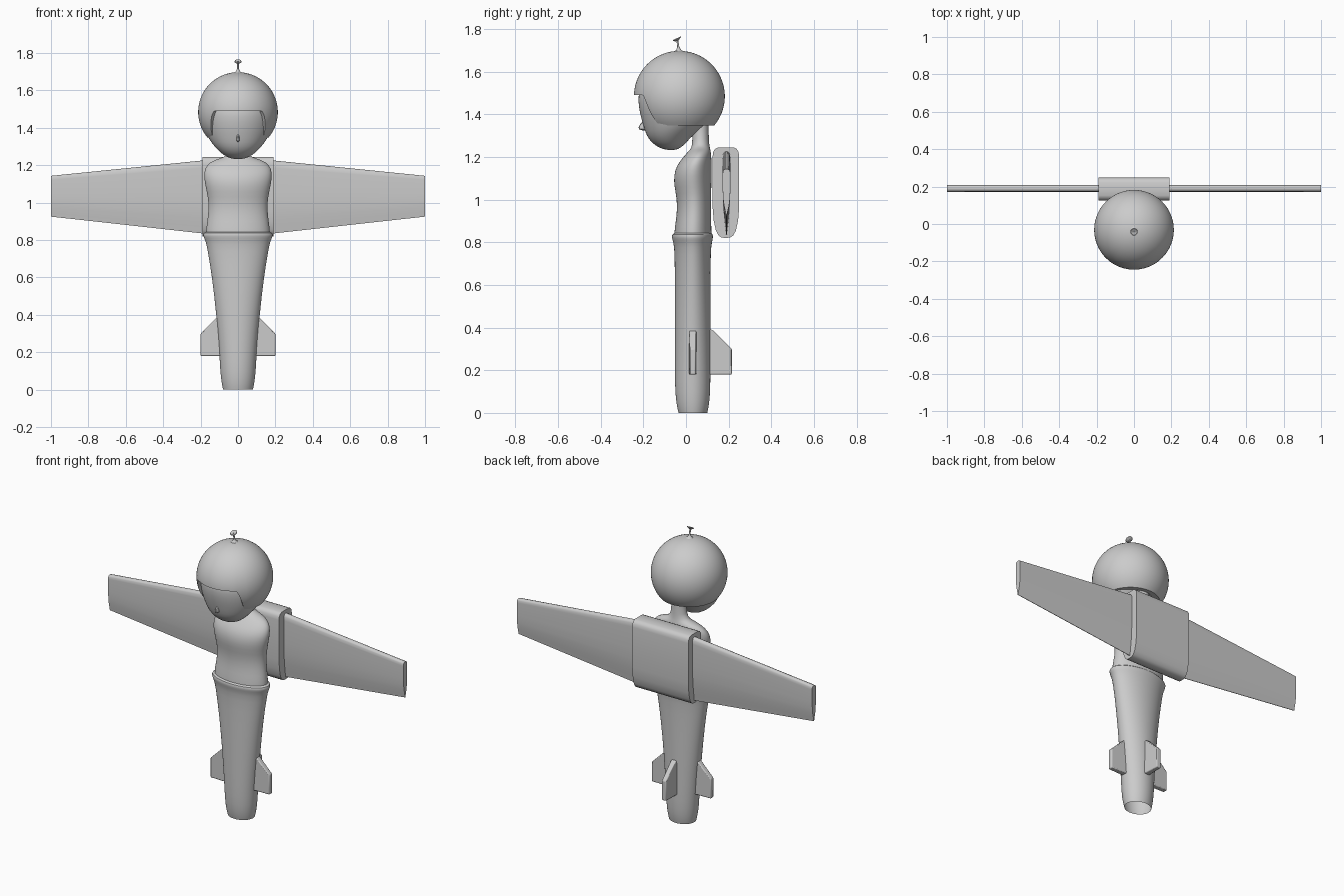
import bpy, bmesh, math
from mathutils import Vector

cube = bpy.data.objects.get("Cube")
if cube:
    bpy.data.objects.remove(cube, do_unlink=True)

grey = bpy.data.materials.new("light grey")
grey.use_nodes = True
grey.diffuse_color = (0.6, 0.6, 0.6, 1)
grey.node_tree.nodes["Principled BSDF"].inputs["Base Color"].default_value = (0.6, 0.6, 0.6, 1)


def finish(name, bm, angle=40, subsurf=0):
    """Turn a bmesh into a shaded object."""
    bmesh.ops.recalc_face_normals(bm, faces=bm.faces)
    mesh = bpy.data.meshes.new(name)
    bm.to_mesh(mesh)
    bm.free()
    obj = bpy.data.objects.new(name, mesh)
    bpy.context.collection.objects.link(obj)
    mesh.materials.append(grey)
    if subsurf:
        mod = obj.modifiers.new("smooth", "SUBSURF")
        mod.levels = mod.render_levels = subsurf
    bpy.ops.object.select_all(action="DESELECT")
    obj.select_set(True)
    bpy.context.view_layer.objects.active = obj
    bpy.ops.object.shade_smooth_by_angle(angle=math.radians(angle))
    return obj


def skin(bm, rings, caps=(False, False)):
    """Bridge equal closed rings of points with quads."""
    loops = [[bm.verts.new(p) for p in ring] for ring in rings]
    n = len(loops[0])
    for a, b in zip(loops, loops[1:]):
        for i in range(n):
            j = (i + 1) % n
            bm.faces.new((a[i], a[j], b[j], b[i]))
    for cap, loop in zip(caps, (loops[0], loops[-1])):
        if cap:
            bm.faces.new(loop)


def loft(name, sections, caps=(False, False), segs=32, subsurf=1):
    """Oval sections given as (z, half width, front y, back y)."""
    turns = [2 * math.pi * i / segs for i in range(segs)]
    bm = bmesh.new()
    skin(bm, [[(w * math.cos(t), (f + b) / 2 + (b - f) / 2 * math.sin(t), z) for t in turns]
              for z, w, f, b in sections], caps)
    return finish(name, bm, 60, subsurf)


# Trousers with a waist ledge, open at the foot
loft("trousers", [
    (0, 0.08, -0.035, 0.10), (0.03, 0.087, -0.043, 0.107), (0.09, 0.095, -0.051, 0.114),
    (0.2, 0.1, -0.053, 0.115), (0.4, 0.116, -0.053, 0.115), (0.6, 0.139, -0.053, 0.115),
    (0.76, 0.165, -0.053, 0.116), (0.80, 0.176, -0.06, 0.122), (0.82, 0.187, -0.067, 0.127),
    (0.838, 0.187, -0.067, 0.127), (0.845, 0.165, -0.05, 0.115)])

# Torso flowing into the neck
loft("torso", [
    (0.82, 0.172, -0.056, 0.12), (0.87, 0.17, -0.053, 0.119), (0.93, 0.16, -0.043, 0.118),
    (1.0, 0.157, -0.042, 0.118), (1.06, 0.168, -0.055, 0.119), (1.11, 0.179, -0.058, 0.12),
    (1.16, 0.184, -0.045, 0.12), (1.2, 0.17, -0.012, 0.119), (1.228, 0.13, 0.012, 0.116),
    (1.242, 0.07, 0.026, 0.112), (1.27, 0.044, 0.03, 0.107), (1.38, 0.042, 0.03, 0.105)])

# Face with a tapered jaw
loft("face", [
    (1.232, 0.02, -0.09, -0.05), (1.242, 0.058, -0.125, -0.025), (1.265, 0.092, -0.16, 0.0),
    (1.30, 0.127, -0.186, 0.03), (1.345, 0.16, -0.2, 0.09), (1.40, 0.182, -0.216, 0.13),
    (1.46, 0.192, -0.226, 0.155), (1.52, 0.19, -0.222, 0.155), (1.6, 0.13, -0.16, 0.11)],
    (True, True))

# Nose
bm = bmesh.new()
skin(bm, [[(-0.019, -0.185, 1.32), (0.019, -0.185, 1.32), (0.004, -0.19, 1.38), (-0.004, -0.19, 1.38)],
          [(-0.008, -0.229, 1.325), (0.008, -0.229, 1.325), (0.003, -0.222, 1.35), (-0.003, -0.222, 1.35)]],
     (False, True))
finish("nose", bm, 60, 1)


# Hair: a ball whose lower rim rises over the forehead
HAIR_R, HAIR_C = 0.213, Vector((0, -0.031, 1.484))


def rim_height(turn):
    a = abs(math.degrees(turn))
    t = min(max((a - 36) / 20, 0), 1)
    return 1.49 + (1.348 - 1.49) * t * t * (3 - 2 * t)


segs, rows = 96, 28
hair_rings = []
for k in range(rows + 1):
    ring = []
    for i in range(segs):
        turn = 2 * math.pi * i / segs - math.pi
        limit = math.acos((rim_height(turn) - HAIR_C.z) / HAIR_R)
        polar = limit * max(k / rows, 0.01)
        out = HAIR_R * math.sin(polar)
        ring.append(HAIR_C + Vector((out * math.sin(turn), -out * math.cos(turn),
                                     HAIR_R * math.cos(polar))))
    hair_rings.append(ring)
# Turn the rim inwards under the hair
hair_rings.append([Vector((p.x * 0.8, HAIR_C.y + (p.y - HAIR_C.y) * 0.8, p.z + 0.004))
                   for p in hair_rings[-1]])
bm = bmesh.new()
skin(bm, hair_rings, (True, False))
finish("hair", bm, 40)

# Sprout on the crown: flared stem and a small tilted disc
bm = bmesh.new()
turns = [2 * math.pi * i / 12 for i in range(12)]
skin(bm, [[(r * math.cos(t), y + r * math.sin(t), z) for t in turns] for r, y, z in
          [(0.03, -0.032, 1.69), (0.012, -0.034, 1.701), (0.005, -0.036, 1.715), (0.004, -0.042, 1.755)]],
     (False, True))
finish("sprout_stem", bm, 60)
bm = bmesh.new()
skin(bm, [[(r * math.cos(t), -0.042 + r * math.sin(t), z + 0.45 * r * math.sin(t)) for t in turns]
          for r, z in [(0.006, 1.744), (0.02, 1.753), (0.018, 1.757), (0.005, 1.752)]], (True, True))
finish("sprout_disc", bm, 40)

# Backpack: side outline swept across the back
half = [(0, 1.245), (0.035, 1.245), (0.05, 1.238), (0.059, 1.225), (0.062, 1.205), (0.062, 0.96),
        (0.057, 0.90), (0.047, 0.855), (0.035, 0.832), (0.02, 0.822), (0, 0.82)]
outline = half + [(-y, z) for y, z in half[-2:0:-1]]
bm = bmesh.new()
skin(bm, [[(x, 0.187 + y, z) for y, z in outline] for x in (-0.19, 0.19)], (True, True))
finish("backpack", bm, 40)

# Wings: rounded upper edge thinning to the lower edge
foil = [(0, 0.004), (0.012, 0.012), (0.04, 0.017), (0.1, 0.018), (0.45, 0.018), (0.62, 0.0165),
        (0.78, 0.012), (0.9, 0.006), (1, 0.0015)]
section = foil + [(t, -y) for t, y in reversed(foil)]
for name, side in (("left_wing", 1), ("right_wing", -1)):
    bm = bmesh.new()
    skin(bm, [[(side * x, 0.19 + y, top + (low - top) * t) for t, y in section]
              for x, top, low in [(0.17, 1.227, 0.833), (1.0, 1.143, 0.925)]], (True, True))
    finish(name, bm, 40)

# Tail fins: left, right and back
for name, turn, shift in (("left_fin", 0, 0), ("right_fin", math.pi, 0), ("back_fin", math.pi / 2, -0.017)):
    profile = [(0.07, 0.18), (0.2, 0.18), (0.2, 0.30), (0.108, 0.39), (0.07, 0.39)]
    thick = [0.018, 0.014, 0.014, 0.016, 0.018]
    c, s = math.cos(turn), math.sin(turn)
    bm = bmesh.new()
    skin(bm, [[(c * (r + shift) - s * h * k, 0.032 + s * (r + shift) + c * h * k, z)
               for (r, z), h in zip(profile, thick)] for k in (-1, 1)], (True, True))
    fin = finish(name, bm, 30)
    bev = fin.modifiers.new("soft edges", "BEVEL")
    bev.width, bev.segments = 0.005, 2
